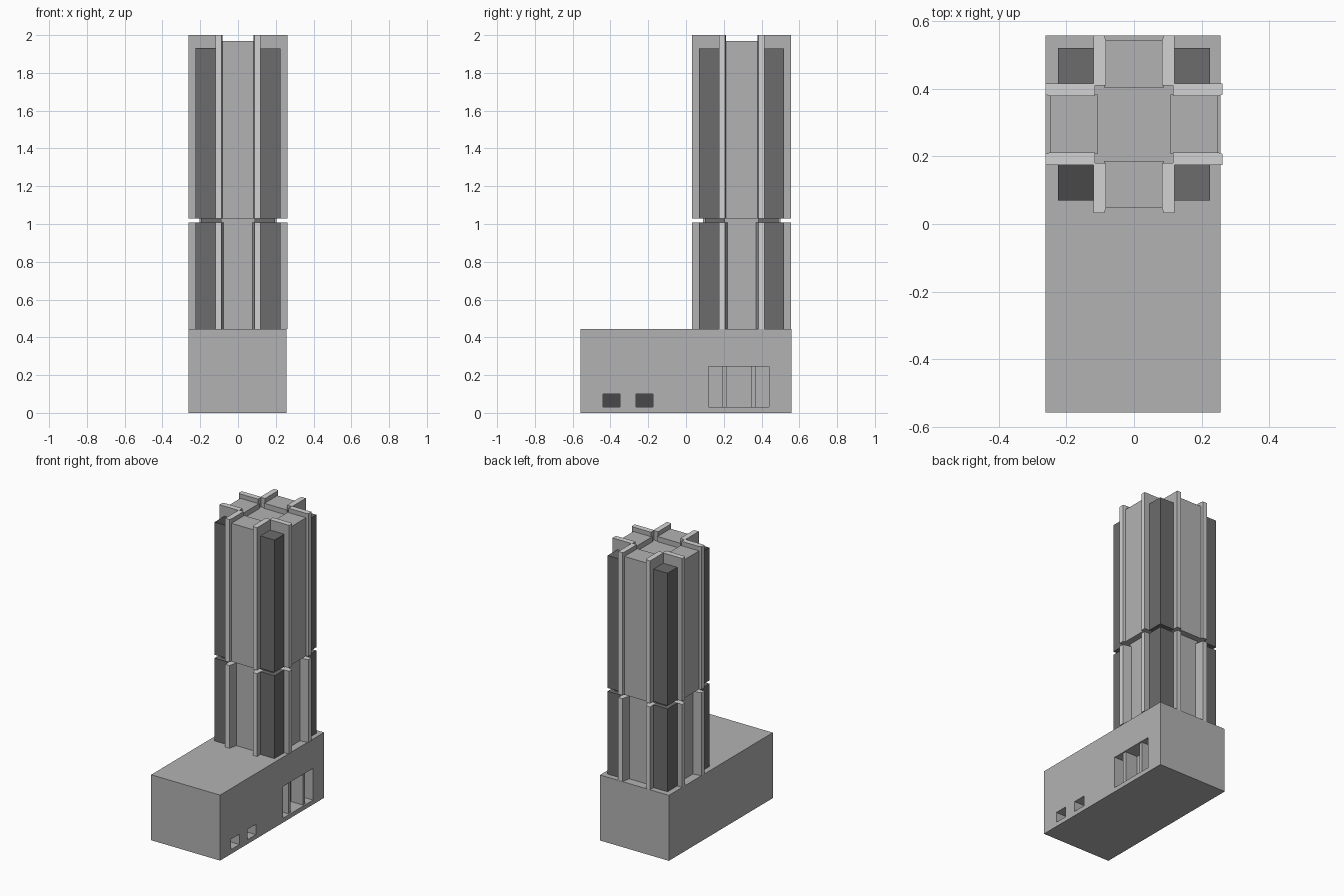
import bpy
import bmesh
from math import pi
from mathutils import Matrix, Vector

if "Cube" in bpy.data.objects:
    bpy.data.objects.remove(bpy.data.objects["Cube"], do_unlink=True)


def material(name, value):
    m = bpy.data.materials.new(name)
    m.use_nodes = True
    color = (value, value, value, 1)
    m.diffuse_color = color
    m.node_tree.nodes["Principled BSDF"].inputs["Base Color"].default_value = color
    return m


concrete = material("mid grey concrete", 0.45)
pale = material("pale grey trim", 0.65)
glass = material("dark grey cladding", 0.15)
charcoal = material("charcoal recess", 0.065)

CENTER = Vector((0, 0.295, 0))  # tower axis
BASE_TOP = 0.445


def finish(bm, name, *mats):
    bmesh.ops.recalc_face_normals(bm, faces=bm.faces)
    mesh = bpy.data.meshes.new(name)
    bm.to_mesh(mesh)
    bm.free()
    for m in mats:
        mesh.materials.append(m)
    ob = bpy.data.objects.new(name, mesh)
    bpy.context.scene.collection.objects.link(ob)
    return ob


def prism(bm, outline, z0, z1):
    """Extrude a plan outline from z0 to z1 and return the new faces."""
    bottom = bm.faces.new([bm.verts.new((x, y, z0)) for x, y in outline])
    out = bmesh.ops.extrude_face_region(bm, geom=[bottom], use_keep_orig=True)
    top = [g for g in out["geom"] if isinstance(g, bmesh.types.BMVert)]
    bmesh.ops.translate(bm, verts=top, vec=(0, 0, z1 - z0))


def rect(x0, x1, y0, y1):
    return [(x0, y0), (x1, y0), (x1, y1), (x0, y1)]


def box(name, mat, x0, x1, y0, y1, z0, z1):
    bm = bmesh.new()
    prism(bm, rect(x0, x1, y0, y1), z0, z1)
    return finish(bm, name, mat)


def place(ob, turn=0):
    ob.data.transform(Matrix.Translation(CENTER) @ Matrix.Rotation(turn * pi / 2, 4, "Z"))
    return ob


# Podium with openings cut into its +x side
FACE = 0.256
podium = box("podium", concrete, -0.262, FACE, -0.558, 0.558, 0, BASE_TOP)
vents = [(-0.44, -0.35), (-0.265, -0.175)]
cuts = [(a, b, 0.03, 0.10, 0.1) for a, b in vents] + [(0.12, 0.44, 0.03, 0.245, 0.1)]
for y0, y1, z0, z1, depth in cuts:
    cutter = box("opening_cutter", concrete, FACE - depth, FACE + 0.1, y0, y1, z0, z1)
    cutter.hide_render = True
    mod = podium.modifiers.new("opening", "BOOLEAN")
    mod.operation, mod.solver, mod.object = "DIFFERENCE", "EXACT", cutter
    bpy.context.view_layer.objects.active = podium
    bpy.ops.object.modifier_apply(modifier=mod.name)
    bpy.data.objects.remove(cutter, do_unlink=True)

# Dark backs of the vents and the two piers in the entrance
for y0, y1 in vents:
    box("vent_back", charcoal, FACE - 0.1, FACE - 0.095, y0, y1, 0.03, 0.10)
for y0 in (0.19, 0.345):
    box("entrance_pier", concrete, FACE - 0.1, FACE - 0.01, y0, y0 + 0.025, 0.03, 0.245)


def fin_pair(name, turn, z0, z1, panel, root):
    """Two mirrored wall fins with pale edges and a tapered inner side."""
    outline = [(0.12, 0.115), (0.12, 0.262), (0.088, 0.262), (root, panel), (root, 0.115)]
    bm = bmesh.new()
    for side in (-1, 1):
        prism(bm, [(side * x, y) for x, y in outline], z0, z1)
    bmesh.ops.recalc_face_normals(bm, faces=bm.faces)
    for f in bm.faces:
        f.material_index = int(f.normal.z > 0.9 or f.normal.y > 0.9)
    return place(finish(bm, name, concrete, pale), turn)


def tier(label, z0, z1, panel_top, block_top, panel, root):
    """One tower stage: four arms, eight fins and four corner blocks."""
    for turn in range(4):
        place(box(label + "_wall_panel", concrete, -0.088, 0.088, 0.108, panel, z0, panel_top), turn)
        fin_pair(label + "_fins", turn, z0, z1, panel, root)
        place(box(label + "_corner_block", glass, 0.115, 0.225, 0.115, 0.225, z0, block_top), turn)


tier("lower", BASE_TOP, 1.008, 1.008, 1.008, 0.205, 0.076)
tier("upper", 1.03, 2.0, 1.97, 1.93, 0.247, 0.083)

# Charcoal cap on the front corner block on the -x side
place(box("corner_cap", charcoal, -0.225, -0.12, -0.225, -0.12, 1.93, 1.932))

# Core with the sunken roof, and the recessed neck between the stages
place(box("core", concrete, -0.115, 0.115, -0.115, 0.115, BASE_TOP, 1.935))
place(box("neck", glass, -0.195, 0.195, -0.195, 0.195, 1.0, 1.04))
for turn in range(4):
    place(box("neck_band", concrete, -0.09, 0.09, 0.1, 0.205, 1.0, 1.04), turn)
